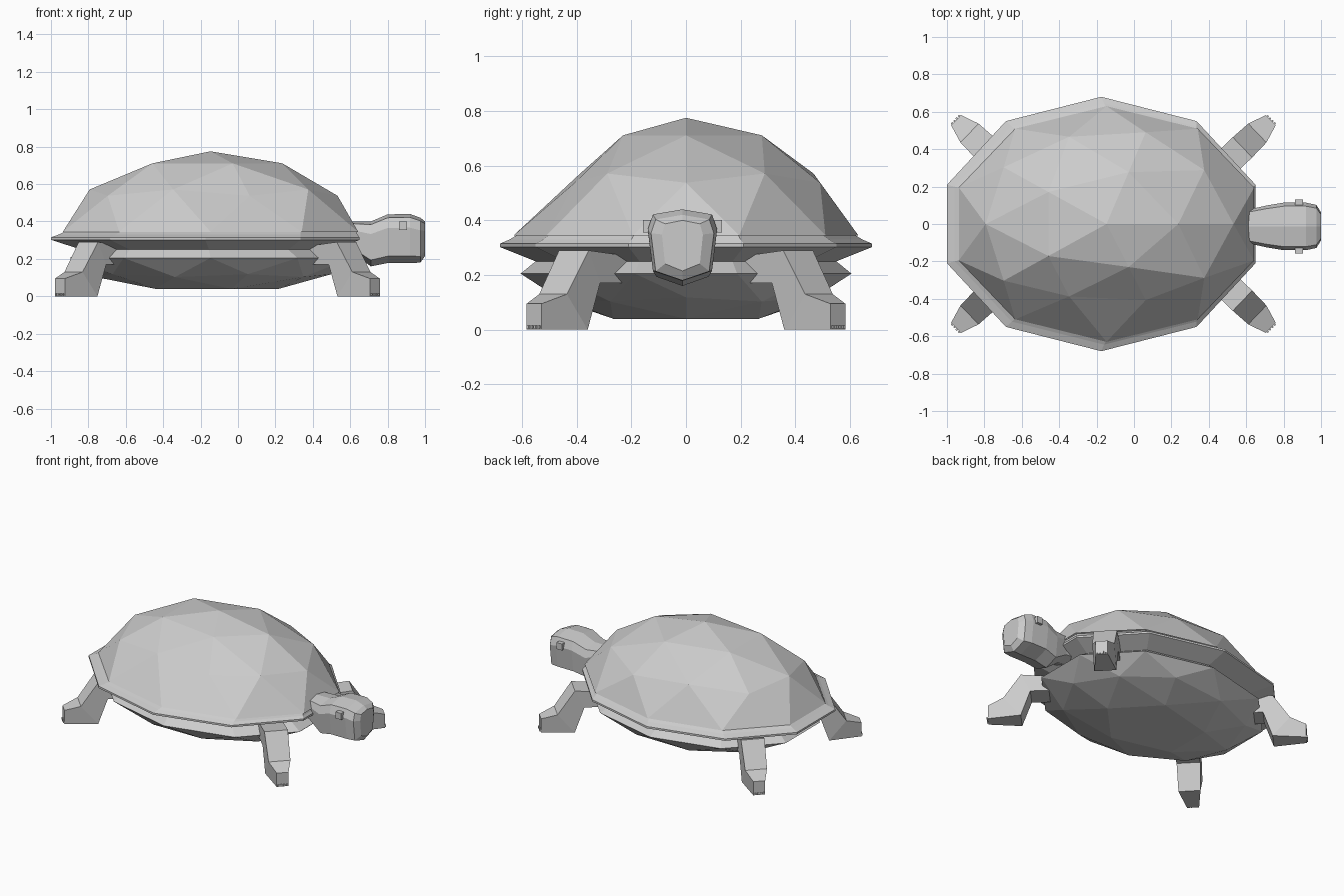
import bpy, bmesh
from math import sin, cos, radians
from mathutils import Vector

if "Cube" in bpy.data.objects:
    bpy.data.objects.remove(bpy.data.objects["Cube"])


def finish(bm, name):
    bmesh.ops.recalc_face_normals(bm, faces=bm.faces)
    me = bpy.data.meshes.new(name)
    bm.to_mesh(me)
    bm.free()
    ob = bpy.data.objects.new(name, me)
    bpy.context.collection.objects.link(ob)
    return ob


def loft(name, rings, cap=True):
    bm = bmesh.new()
    loops = [[bm.verts.new(p) for p in r] for r in rings]
    n = len(rings[0])
    for a, b in zip(loops, loops[1:]):
        for i in range(n):
            j = (i + 1) % n
            bm.faces.new((a[i], a[j], b[j], b[i]))
    if cap:
        bm.faces.new(loops[0])
        bm.faces.new(loops[-1])
    return finish(bm, name)


def box(name, center, size):
    bm = bmesh.new()
    bmesh.ops.create_cube(bm, size=1)
    for v in bm.verts:
        v.co = Vector(center) + Vector([a * b for a, b in zip(v.co, size)])
    return finish(bm, name)


def half_dome(name, rx, ry, z, height, flat_pole=False, uneven=False):
    """Upper half of a low-poly icosphere, drawn in a little above its base."""
    bm = bmesh.new()
    bmesh.ops.create_icosphere(bm, subdivisions=2, radius=1)
    bmesh.ops.delete(bm, geom=[v for v in bm.verts if v.co.z < -0.1], context='VERTS')
    for v in bm.verts:
        x, y, h = v.co
        s = 1 if h < 0.2 else (0.915 if h < 0.7 else 0.88)
        t = s
        if uneven and y < -0.4 and abs(x) < 0.4 and h > 0.2:
            t *= 0.83                      # one flank is a bit hollow
        if flat_pole:
            h = min(h, 0.8507)
        v.co = (-0.147 + x * rx * s, y * ry * t, z + h * height)
    return finish(bm, name)


def decagon(cx, rx, ry, z):
    return [(cx + rx * cos(radians(18 + 36 * k)), ry * sin(radians(18 + 36 * k)), z)
            for k in range(10)]


# Shell: dome, thin rim with recessed waist, flat-bottomed belly
half_dome("shell_dome", 0.83, 0.63, 0.345, 0.43, uneven=True)
loft("shell_rim", [
    decagon(-0.147, 0.82, 0.62, 0.345),
    decagon(-0.16, 0.84, 0.645, 0.33),
    decagon(-0.175, 0.867, 0.68, 0.315),
    decagon(-0.175, 0.867, 0.68, 0.302),
    decagon(-0.155, 0.72, 0.55, 0.25),
    decagon(-0.147, 0.79, 0.605, 0.205),
], cap=False)
half_dome("belly", 0.79, 0.605, 0.205, -0.194, flat_pole=True)

# Legs: one profile along the diagonal, mirrored to four corners
leg_rings = [  # (s_top, z_top, s_bottom, z_bottom, half width)
    (-0.20, 0.27, -0.20, 0.17, 0.075),
    (0.00, 0.29, -0.06, 0.17, 0.075),
    (0.11, 0.13, 0.00, 0.00, 0.07),
    (0.21, 0.095, 0.21, 0.00, 0.038),
]
along = Vector((0.72, 0.69, 0)).normalized()
across = Vector((-along.y, along.x, 0))
heel = Vector((0.58, 0.41, 0))


def leg_point(s, w, z, sx, sy):
    p = heel + along * s + across * w
    return (-0.11 + sx * (p.x + 0.11), sy * p.y, z)


for end, sx in (("front", 1), ("back", -1)):
    for side, sy in (("left", 1), ("right", -1)):
        loft(f"{end}_{side}_leg", [
            [leg_point(a, -w, za, sx, sy), leg_point(a, w, za, sx, sy),
             leg_point(b, w, zb, sx, sy), leg_point(b, -w, zb, sx, sy)]
            for a, za, b, zb, w in leg_rings])
        # Tiny claws
        for k in range(4):
            c = -0.027 + 0.018 * k
            loft(f"{end}_{side}_claw_{k + 1}", [
                [leg_point(s, c - 0.005, 0.004, sx, sy), leg_point(s, c + 0.005, 0.004, sx, sy),
                 leg_point(s, c + 0.005, 0.016, sx, sy), leg_point(s, c - 0.005, 0.016, sx, sy)]
                for s in (0.20, 0.218)])

# Neck and head
HEAD_Y = -0.013
section = [(-0.85, 0.93), (0, 1), (0.85, 0.93), (1, 0.72), (0.85, 0.14), (0, 0), (-0.85, 0.14), (-1, 0.72)]
head_rings = [  # (x, z bottom, z top, half width)
    (0.52, 0.25, 0.39, 0.08),
    (0.61, 0.235, 0.40, 0.09),
    (0.71, 0.16, 0.40, 0.112),
    (0.80, 0.178, 0.438, 0.127),
    (0.92, 0.178, 0.44, 0.127),
    (0.975, 0.18, 0.42, 0.115),
    (1.00, 0.215, 0.40, 0.075),
]
loft("head", [[(x, HEAD_Y + u * w, lo + t * (hi - lo)) for u, t in section]
              for x, lo, hi, w in head_rings])

# Eyes
for side, sy in (("left", 1), ("right", -1)):
    box(f"{side}_eye", (0.882, HEAD_Y + sy * 0.125, 0.378), (0.042, 0.04, 0.045))
